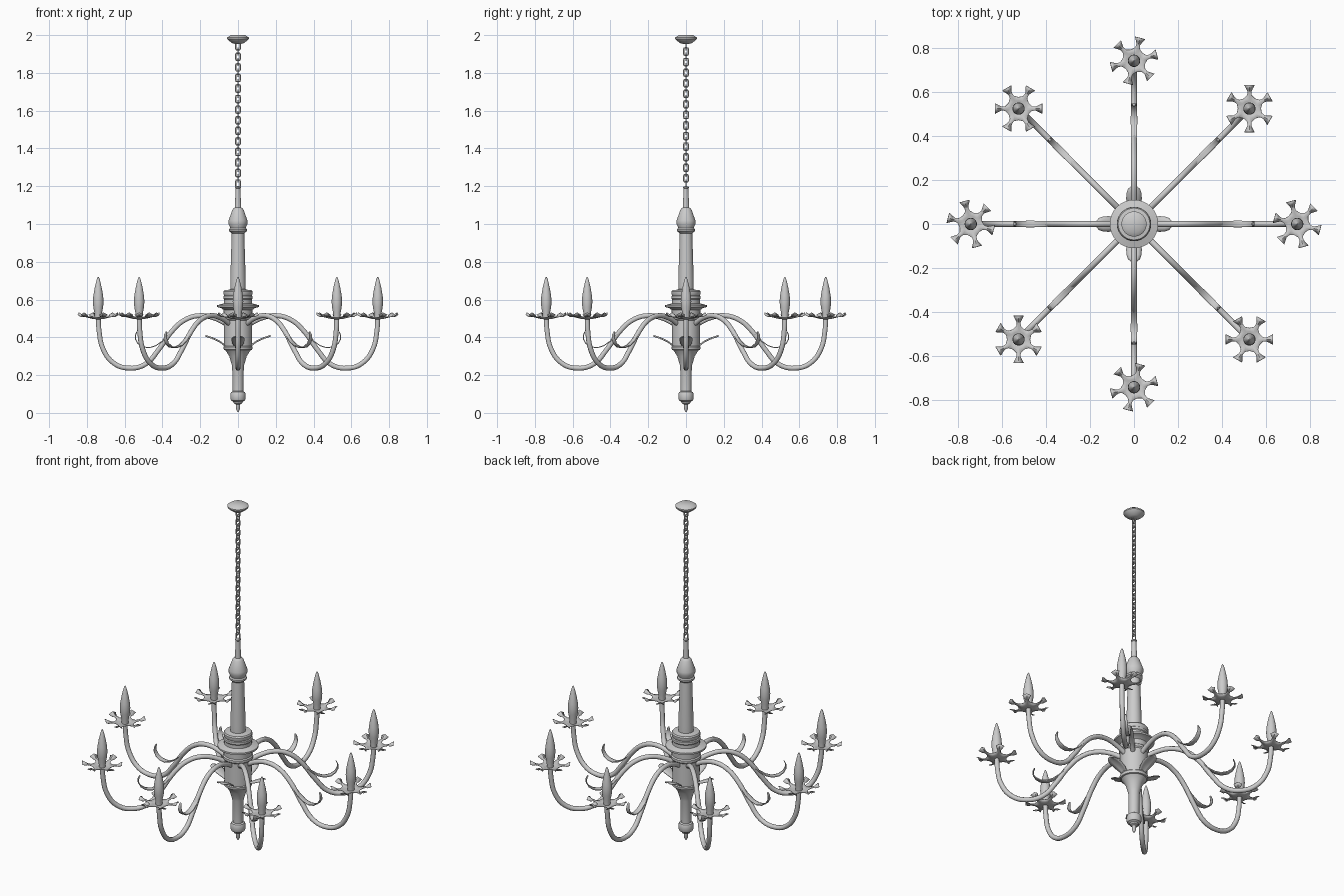
import bpy, bmesh
from math import sin, cos, pi, radians
from mathutils import Matrix, Vector

if "Cube" in bpy.data.objects:
    bpy.data.objects.remove(bpy.data.objects["Cube"])


def finish(name, bm, angle=35, thickness=0):
    bmesh.ops.recalc_face_normals(bm, faces=bm.faces)
    me = bpy.data.meshes.new(name)
    bm.to_mesh(me)
    bm.free()
    ob = bpy.data.objects.new(name, me)
    bpy.context.collection.objects.link(ob)
    bpy.ops.object.select_all(action='DESELECT')
    ob.select_set(True)
    bpy.context.view_layer.objects.active = ob
    bpy.ops.object.shade_smooth_by_angle(angle=radians(angle))
    if thickness:
        mod = ob.modifiers.new("thickness", 'SOLIDIFY')
        mod.thickness, mod.offset = thickness, 0
    return ob


def lathe(name, profile, n=32, x=0):
    """Revolve (radius, z) points about z, with capped ends."""
    bm = bmesh.new()
    rings = [[bm.verts.new((x + r * cos(2 * pi * i / n), r * sin(2 * pi * i / n), z))
              for i in range(n)] for r, z in profile]
    for a, b in zip(rings, rings[1:]):
        for i in range(n):
            j = (i + 1) % n
            bm.faces.new((a[i], a[j], b[j], b[i]))
    bm.faces.new(rings[0])
    bm.faces.new(rings[-1])
    return finish(name, bm)


def tube(name, points, depth):
    """Round tube through (x, z) points in the xz plane."""
    cu = bpy.data.curves.new(name, 'CURVE')
    cu.dimensions = '3D'
    cu.bevel_depth, cu.bevel_resolution, cu.resolution_u = depth, 3, 5
    cu.use_fill_caps = True
    sp = cu.splines.new('BEZIER')
    sp.bezier_points.add(len(points) - 1)
    for p, (x, z) in zip(sp.bezier_points, points):
        p.co = (x, 0, z)
        p.handle_left_type = p.handle_right_type = 'AUTO'
    ob = bpy.data.objects.new(name, cu)
    bpy.context.collection.objects.link(ob)
    return ob


def strip(name, points, crown, thickness):
    """Curved ribbon through (x, z, half width) points, crowned across its width."""
    bm = bmesh.new()
    prev = None
    for x, z, w in points:
        cur = [bm.verts.new((x, w * t, z - crown * t * t)) for t in (-1, -.5, 0, .5, 1)]
        if prev:
            for i in range(4):
                bm.faces.new((prev[i], prev[i + 1], cur[i + 1], cur[i]))
        prev = cur
    return finish(name, bm, 60, thickness)


def ring_copies(ob, count):
    """Repeat an object around the z axis, sharing its data."""
    for i in range(1, count):
        c = ob.copy()
        bpy.context.collection.objects.link(c)
        c.rotation_euler.z = 2 * pi * i / count


# Turned central column, bottom to top
lathe("lower_finial", [(.003, .005), (.01, .02), (.012, .045), (.022, .05), (.024, .058),
                       (.036, .065), (.04, .075), (.04, .1), (.036, .11), (.028, .115)])
lathe("lower_stem", [(.028, .11), (.031, .25), (.036, .265), (.046, .3), (.062, .325), (.07, .335)])
lathe("hub_body", [(.06, .33), (.075, .335), (.077, .35), (.073, .355), (.075, .49), (.081, .497),
                   (.081, .51), (.075, .516), (.076, .545), (.09, .555), (.11, .56), (.11, .57),
                   (.085, .577), (.074, .58), (.074, .6), (.078, .605), (.078, .618), (.073, .622),
                   (.077, .63), (.077, .643), (.072, .65), (.05, .652), (.04, .655)])
lathe("upper_stem", [(.041, .645), (.041, .7), (.033, .955)])
lathe("upper_cap", [(.033, .95), (.047, .962), (.047, .972), (.041, .978), (.043, .985),
                    (.05, 1.0), (.05, 1.018), (.03, 1.075), (.024, 1.083), (.017, 1.088),
                    (.012, 1.187), (.015, 1.19), (.015, 1.196), (.006, 1.2)])
lathe("ceiling_canopy", [(.014, 1.953), (.03, 1.957), (.05, 1.972), (.057, 1.98),
                         (.057, 1.987), (.038, 2.0)])

# Chain of alternating squarish links
bm = bmesh.new()
links, z0, z1, wire, K, S = 27, 1.2, 1.955, .0037, 12, 6
pitch = (z1 - z0) / links
for k in range(links):
    zc, turn = z0 + (k + .5) * pitch, Matrix.Rotation(pi / 2 * (k % 2), 3, 'Z')
    grid = []
    for i in range(K):
        q, c = divmod(i, 3)
        a = pi / 2 * q + pi / 4 * c
        sx = 1 if q in (0, 3) else -1
        sz = 1 if q in (0, 1) else -1
        out = Vector((cos(a), 0, sin(a)))
        mid = Vector((sx * .0065, 0, sz * .0145)) + out * .0045
        ring = []
        for j in range(S):
            b = 2 * pi * j / S
            p = mid + out * wire * cos(b) + Vector((0, wire * sin(b), 0))
            ring.append(bm.verts.new(turn @ p + Vector((0, 0, zc))))
        grid.append(ring)
    for i in range(K):
        for j in range(S):
            p, q = grid[i], grid[(i + 1) % K]
            bm.faces.new((p[j], q[j], q[(j + 1) % S], p[(j + 1) % S]))
finish("chain", bm, 60)

# Eight S-shaped arms
arm = tube("arm", [(.06, .47), (.12, .5), (.2, .515), (.28, .493), (.35, .432),
                   (.42, .335), (.49, .258), (.58, .237), (.66, .265),
                   (.715, .34), (.735, .43), (.74, .51)], .0135)
ring_copies(arm, 8)

# Flat curled tendrils branching off the arms
tendril = strip("tendril", [(.32, .462, .012), (.36, .42, .0125), (.4, .38, .0135),
                            (.435, .356, .0145), (.47, .345, .015), (.505, .35, .0145),
                            (.53, .367, .013), (.543, .39, .011), (.543, .412, .008),
                            (.535, .43, .004)], 0, .005)
ring_copies(tendril, 8)

# Drip pan with six flared petals
bm = bmesh.new()
PX, N, A0 = .74, 36, radians(45)
rows = []
for r, z in [(.012, .497), (.035, .5), (.058, .507)]:
    row = []
    for i in range(N):
        a = A0 + 2 * pi * i / N
        rr = r + (.006 * cos(6 * (a - A0)) if r > .05 else 0)
        row.append(bm.verts.new((PX + rr * cos(a), rr * sin(a), z)))
    rows.append(row)
for a, b in zip(rows, rows[1:]):
    for i in range(N):
        bm.faces.new((a[i], a[(i + 1) % N], b[(i + 1) % N], b[i]))
bm.faces.new(rows[0])
for k in range(6):
    a = A0 + k * pi / 3
    prev = [rows[-1][(6 * k + d) % N] for d in (-1, 0, 1)]
    for r, w, z in [(.077, .0085, .51), (.09, .014, .521), (.107, .023, .531)]:
        cur = [bm.verts.new((PX + r * cos(a) - s * w * sin(a), r * sin(a) + s * w * cos(a),
                             z - .012 * abs(s) * (w > .01)))
               for s in (-1, 0, 1)]
        for i in (0, 1):
            bm.faces.new((prev[i], prev[i + 1], cur[i + 1], cur[i]))
        prev = cur
pan = finish("drip_pan", bm, 30, .003)
ring_copies(pan, 8)

# Candle bulbs
bulb = lathe("bulb", [(.018, .5), (.02, .53), (.026, .56), (.028, .59), (.026, .62), (.019, .66),
                      (.011, .695), (.006, .712), (.002, .72)], 20, PX)
ring_copies(bulb, 8)

# Four curled leaves at the base of the hub
leaf = strip("hub_leaf", [(.05, .345, .012), (.07, .36, .022), (.09, .376, .031), (.115, .39, .035),
                          (.14, .4, .034), (.16, .407, .026), (.171, .41, .012)], .006, .004)
ring_copies(leaf, 4)
